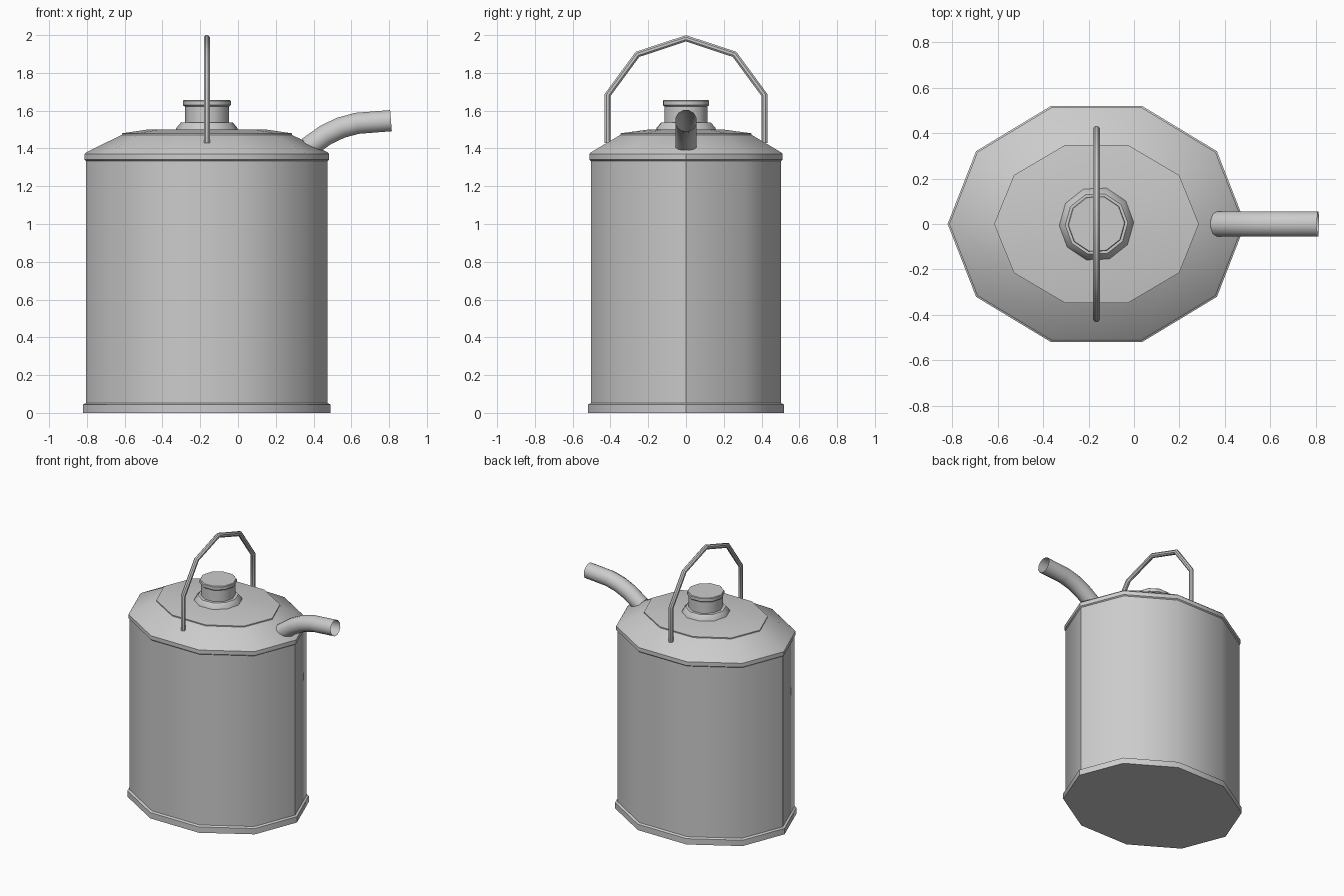
import bpy, bmesh
from math import sin, cos, pi, radians
from mathutils import Vector

if "Cube" in bpy.data.objects:
    bpy.data.objects.remove(bpy.data.objects["Cube"])

CX = -0.165  # axis of the can


def finish(name, bm):
    bmesh.ops.recalc_face_normals(bm, faces=bm.faces)
    me = bpy.data.meshes.new(name)
    bm.to_mesh(me)
    bm.free()
    ob = bpy.data.objects.new(name, me)
    bpy.context.collection.objects.link(ob)
    bpy.ops.object.select_all(action='DESELECT')
    bpy.context.view_layer.objects.active = ob
    ob.select_set(True)
    bpy.ops.object.shade_smooth_by_angle(angle=radians(40))
    return ob


def bridge(bm, rings):
    for a, b in zip(rings, rings[1:]):
        n = len(a)
        for i in range(n):
            bm.faces.new((a[i], a[(i + 1) % n], b[(i + 1) % n], b[i]))


def loft(name, profile, sides=10, turn=0.0):
    """Stack of elliptical rings (rx, ry, z), capped at both ends."""
    bm = bmesh.new()
    rings = []
    for rx, ry, z in profile:
        angles = [turn + 2 * pi * i / sides for i in range(sides)]
        rings.append([bm.verts.new((CX + rx * cos(a), ry * sin(a), z)) for a in angles])
    bridge(bm, rings)
    bm.faces.new(rings[0])
    bm.faces.new(rings[-1])
    return finish(name, bm)


def tube(name, path, side, radius, sides, capped):
    """Mitred tube along a planar path; side is the normal of its plane."""
    pts = [Vector(p) for p in path]
    side = Vector(side)
    bm = bmesh.new()
    rings = []
    for i, p in enumerate(pts):
        d_in = (p - pts[max(i - 1, 0)]).normalized()
        d_out = (pts[min(i + 1, len(pts) - 1)] - p).normalized()
        t = (d_in + d_out).normalized()
        ref = d_out if d_out.length else d_in
        up = t.cross(side) / t.dot(ref)
        angles = [2 * pi * (k + 0.5) / sides for k in range(sides)]
        rings.append([bm.verts.new(p + radius * (cos(a) * side + sin(a) * up)) for a in angles])
    bridge(bm, rings)
    if capped:
        bm.faces.new(rings[0])
        bm.faces.new(rings[-1])
    return finish(name, bm)


# Can body with base rim, top rim and stepped shoulder
loft("can_body", [
    (0.655, 0.545, 0), (0.655, 0.545, 0.044), (0.64, 0.53, 0.052),
    (0.64, 0.53, 1.334), (0.648, 0.538, 1.341), (0.648, 0.538, 1.37),
    (0.638, 0.528, 1.38), (0.45, 0.365, 1.472), (0.45, 0.365, 1.48),
    (0.315, 0.21, 1.5)])

# Filler neck with flared collar and cap
loft("filler_neck", [(r, r, z) for r, z in [
    (0.165, 1.495), (0.163, 1.507), (0.138, 1.537), (0.117, 1.537), (0.117, 1.625)]],
    turn=0.04)
loft("filler_cap", [(r, r, z) for r, z in [
    (0.118, 1.622), (0.127, 1.63), (0.127, 1.652), (0.123, 1.656)]], turn=0.04)

# Bail handle, mirrored about y = 0
half = [(0.415, 1.43), (0.415, 1.683), (0.257, 1.898)]
arch = half + [(0, 1.983)] + [(-y, z) for y, z in reversed(half)]
tube("handle", [(CX, y, z) for y, z in arch], (1, 0, 0), 0.017, 8, True)

# Open pouring spout
spout = [(0.37, 1.405), (0.465, 1.472), (0.545, 1.51), (0.63, 1.533), (0.81, 1.547)]
tube("spout", [(x, 0, z) for x, z in spout], (0, 1, 0), 0.058, 12, False)
